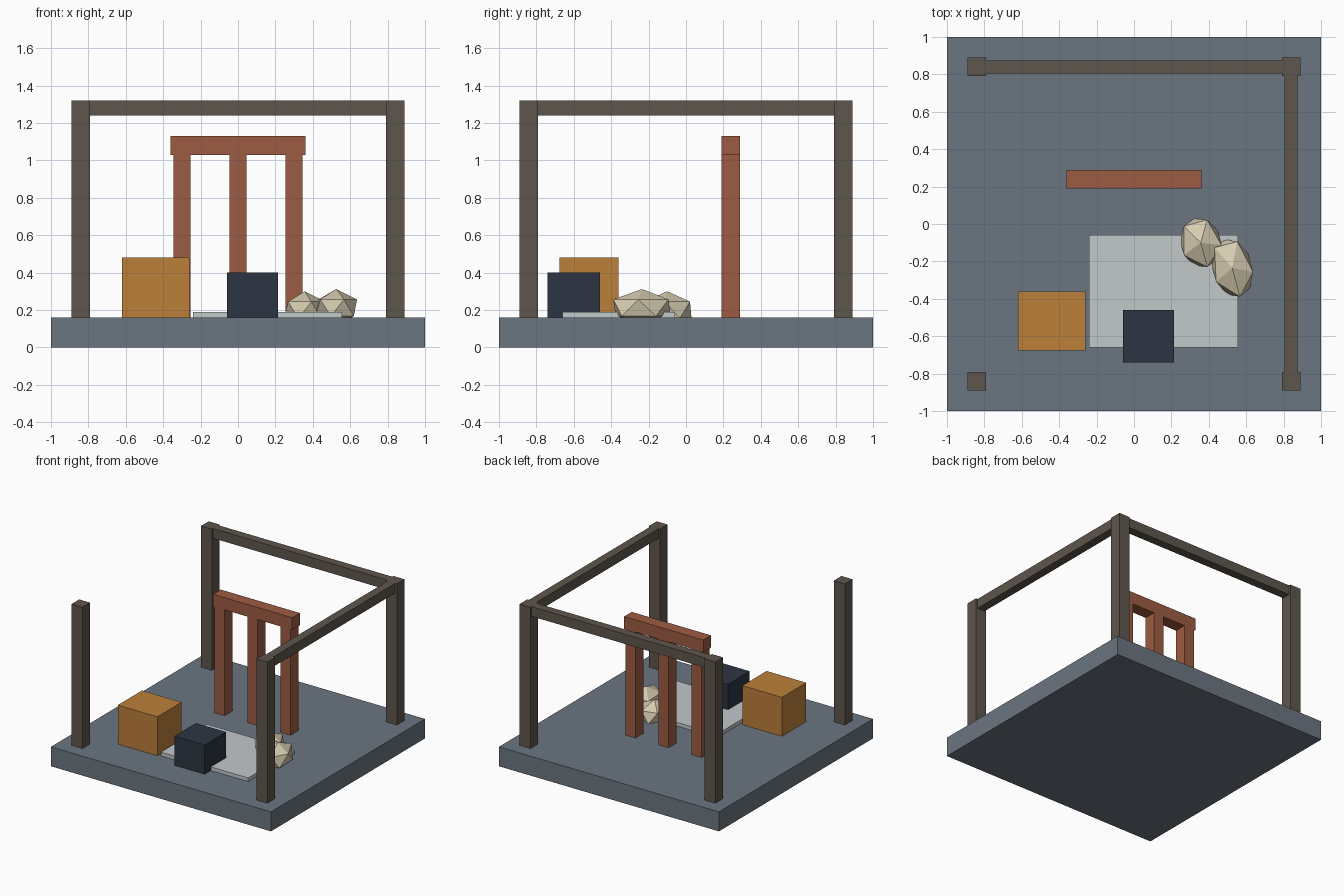
import bpy, bmesh, math
from mathutils import Matrix

if "Cube" in bpy.data.objects:
    bpy.data.objects.remove(bpy.data.objects["Cube"])


def material(name, hex_code):
    def linear(c):
        return c / 12.92 if c <= 0.04045 else ((c + 0.055) / 1.055) ** 2.4
    m = bpy.data.materials.new(name)
    rgb = [linear(int(hex_code[i:i + 2], 16) / 255) for i in (0, 2, 4)]
    m.diffuse_color = (*rgb, 1)
    m.use_nodes = True
    m.node_tree.nodes["Principled BSDF"].inputs["Base Color"].default_value = m.diffuse_color
    return m


slate = material("slate", "6B7680")
timber = material("dark_timber", "5E564C")
brick = material("brick_red", "9E5C42")
ochre = material("ochre", "BC803A")
navy = material("navy", "2C3542")
pale = material("pale_grey", "C2C8CA")
stone = material("sandy_stone", "D6CCB0")


def finish(bm, name, mat):
    me = bpy.data.meshes.new(name)
    bm.to_mesh(me)
    bm.free()
    me.materials.append(mat)
    ob = bpy.data.objects.new(name, me)
    bpy.context.collection.objects.link(ob)
    return ob


def box(name, mat, x, y, z):
    """Box given by its (low, high) range on each axis."""
    bm = bmesh.new()
    bmesh.ops.create_cube(bm, size=1)
    for v in bm.verts:
        for i, (lo, hi) in enumerate((x, y, z)):
            v.co[i] = lo if v.co[i] < 0 else hi
    return finish(bm, name, mat)


def rock(name, centre, radii, turn):
    bm = bmesh.new()
    bmesh.ops.create_icosphere(bm, subdivisions=1, radius=1)
    bm.transform(Matrix.Translation(centre)
                 @ Matrix.Rotation(math.radians(turn), 4, 'Z')
                 @ Matrix.Diagonal((*radii, 1)))
    return finish(bm, name, stone)


FLOOR = 0.16

# floor slab
box("floor_slab", slate, (-1, 1), (-1, 1), (0, FLOOR))

# corner posts and the two top beams
for side, sx in (("left", -1), ("right", 1)):
    for end, sy in (("front", -1), ("back", 1)):
        cx, cy = sx * 0.84, sy * 0.84
        box(f"{end}_{side}_post", timber, (cx - 0.05, cx + 0.05),
            (cy - 0.05, cy + 0.05), (FLOOR, 1.32))
box("back_beam", timber, (-0.79, 0.79), (0.805, 0.875), (1.24, 1.32))
box("right_beam", timber, (0.805, 0.875), (-0.79, 0.79), (1.24, 1.32))

# three-legged gate
for name, cx in (("left", -0.3), ("middle", 0), ("right", 0.3)):
    box(f"{name}_gate_leg", brick, (cx - 0.045, cx + 0.045),
        (0.19, 0.29), (FLOOR, 1.03))
box("gate_lintel", brick, (-0.36, 0.36), (0.19, 0.29), (1.03, 1.13))

# crates and low plate
box("large_crate", ochre, (-0.62, -0.26), (-0.675, -0.36), (FLOOR, 0.48))
box("small_crate", navy, (-0.06, 0.215), (-0.74, -0.46), (FLOOR, 0.40))
box("low_plate", pale, (-0.24, 0.555), (-0.66, -0.06), (FLOOR, 0.19))

# rocks, sunk slightly into the floor
rock("small_rock", (0.357, -0.10, 0.20), (0.150, 0.122, 0.10), -75)
rock("large_rock", (0.525, -0.235, 0.212), (0.178, 0.120, 0.10), -75)
